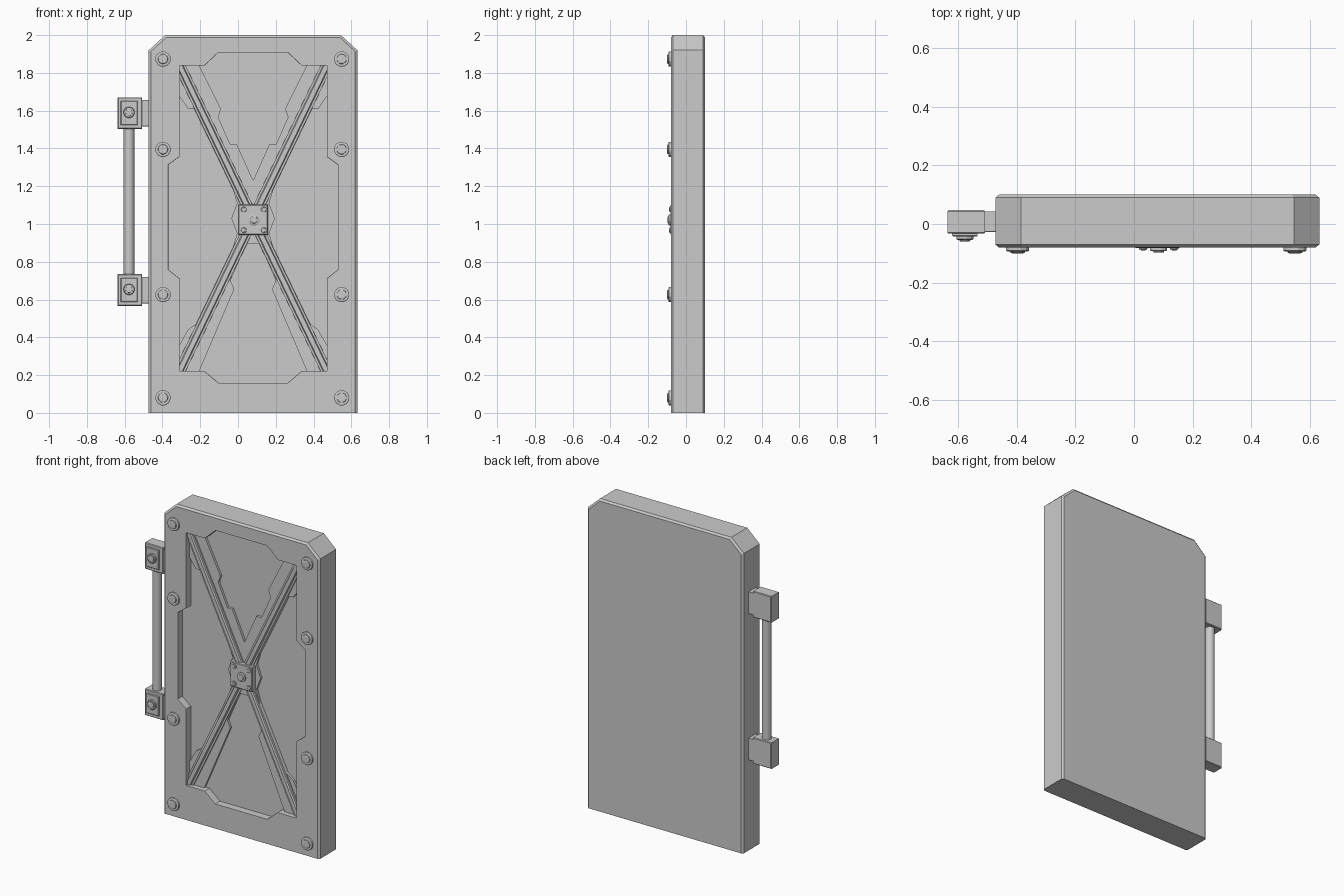
import bpy, bmesh, math
from mathutils import Vector

if "Cube" in bpy.data.objects:
    bpy.data.objects.remove(bpy.data.objects["Cube"])

CX, CZ = 0.08, 1.03          # centre of the door panel


def loft(name, layers):
    """Solid through matching (y, [(x, z), ...]) outlines, capped at both ends."""
    bm = bmesh.new()
    rings = [[bm.verts.new((x, y, z)) for x, z in pts] for y, pts in layers]
    n = len(rings[0])
    for a, b in zip(rings, rings[1:]):
        for i in range(n):
            j = (i + 1) % n
            bm.faces.new((a[i], a[j], b[j], b[i]))
    bm.faces.new(rings[0])
    bm.faces.new(rings[-1])
    bmesh.ops.recalc_face_normals(bm, faces=bm.faces)
    me = bpy.data.meshes.new(name)
    bm.to_mesh(me)
    bm.free()
    ob = bpy.data.objects.new(name, me)
    bpy.context.collection.objects.link(ob)
    return ob


def rect(x0, x1, z0, z1):
    return [(x0, z0), (x1, z0), (x1, z1), (x0, z1)]


def circle(x, z, r, n=12):
    return [(x + r * math.cos(math.tau * (i + .5) / n),
             z + r * math.sin(math.tau * (i + .5) / n)) for i in range(n)]


def block(name, x0, x1, z0, z1, yf, yb, b=0.004):
    inner = rect(x0 + b, x1 - b, z0 + b, z1 - b)
    full = rect(x0, x1, z0, z1)
    return loft(name, [(yf, inner), (yf + b, full), (yb - b, full), (yb, inner)])


def bolt(name, x, z, r, yb, yf):
    """Washer with a smaller domed head."""
    d = yf - yb
    radii = [(0, r), (.55, r), (.68, .88 * r), (.68, .65 * r), (.9, .62 * r), (1, .48 * r)]
    return loft(name, [(yb + t * d, circle(x, z, s)) for t, s in radii])


def grow(pts, d):
    """Shift an outline's points away from the panel centre by d."""
    return [(x + math.copysign(d, x - CX), z + math.copysign(d, z - CZ)) for x, z in pts]


# Door slab with clipped top corners and chamfered front and back edges
def slab(b):
    return [(-.473 + b, 0), (.632 - b, 0), (.632 - b, 1.92 - b / 2), (.545 - b / 2, 2 - b),
            (-.385 + b / 2, 2 - b), (-.473 + b, 1.92 - b / 2)]


door = loft("door_slab", [(-.08, slab(.012)), (-.07, slab(0)), (.09, slab(0)), (.10, slab(.012))])

# Stepped recess cut into the front
half = [(.18, .875), (.255, .805), (.387, .805), (.387, .323), (.446, .28),
        (.446, -.268), (.387, -.315), (.387, -.805), (.255, -.805), (.18, -.868)]
opening = [(CX + x, CZ + z) for x, z in half] + [(CX - x, CZ + z) for x, z in reversed(half)]
floor_y = -.035
cutter = loft("recess_cutter", [(-.12, grow(opening, .004)), (-.08, grow(opening, .004)),
                                (-.072, grow(opening, -.003)), (floor_y, grow(opening, -.003))])
cutter.hide_render = True
mod = door.modifiers.new("recess", 'BOOLEAN')
mod.operation, mod.solver, mod.object = 'DIFFERENCE', 'EXACT', cutter
bpy.context.view_layer.objects.active = door
door.select_set(True)
bpy.ops.object.modifier_apply(modifier=mod.name)
bpy.data.objects.remove(cutter)

# Notched backing plate under the cross brace
side = [(.085, .39), (.12, .39), (.185, .535), (.17, .58), (.285, .81), (.39, .81),
        (.39, .645), (.345, .58), (.30, .58), (.115, .18), (.085, .08), (.115, 0),
        (.085, -.08), (.115, -.18), (.29, -.55), (.345, -.59), (.39, -.67), (.39, -.81),
        (.285, -.81), (.10, -.375), (.12, -.33), (.035, -.135)]
cross = [(0, .20)] + side + [(-x, z) for x, z in reversed(side)]
cross = [(CX + x, CZ + z) for x, z in cross]
loft("brace_backing", [(floor_y + .005, cross), (-.05, cross)])

# Diagonal brace beams with a raised rib
for i, s in enumerate((1, -1)):
    d = Vector((s * .387, .805)).normalized()
    p = Vector((-d.y, d.x))
    c = Vector((CX, CZ))

    def strip(w, length=.90):
        return [tuple(c + d * a * length + p * b * w)
                for a, b in ((-1, -1), (1, -1), (1, 1), (-1, 1))]

    loft(f"brace_beam_{i}", [(floor_y + .005, strip(.030)), (-.058, strip(.028)),
                             (-.058, strip(.017)), (-.068 - i * .0005, strip(.012))])

# Centre plate and its bolts
PZ = 1.022
block("centre_plate", CX - .078, CX + .078, PZ - .08, PZ + .08, -.082, floor_y)
bolt("centre_bolt", CX + .004, PZ, .03, -.08, -.098)
for sx in (-1, 1):
    for sz in (-1, 1):
        bolt("plate_bolt", CX + .004 + sx * .053, PZ + sz * .055, .015, -.08, -.09)

# Frame bolts
for x in (-.397, .549):
    for z in (.08, .626, 1.395, 1.873):
        bolt("frame_bolt", x, z, .041, -.079, -.10)

# Hinge brackets
HX = -.577
for z in (.65, 1.587):
    block("hinge_block", -.637, -.508, z - .084, z + .084, -.033, .047)
    block("hinge_arm", -.515, -.465, z - .07, z + .07, -.027, .043, .001)
    block("hinge_plate", HX - .044, HX + .044, z - .062, z + .064, -.042, -.03, .003)
    bolt("hinge_bolt", HX, z + .004, .03, -.041, -.06)

# Hinge rod
bpy.ops.mesh.primitive_cylinder_add(vertices=24, radius=.028, depth=.86,
                                    location=(HX, .007, 1.118))
bpy.context.object.name = "hinge_rod"
bpy.ops.object.shade_smooth_by_angle(angle=math.radians(30))
